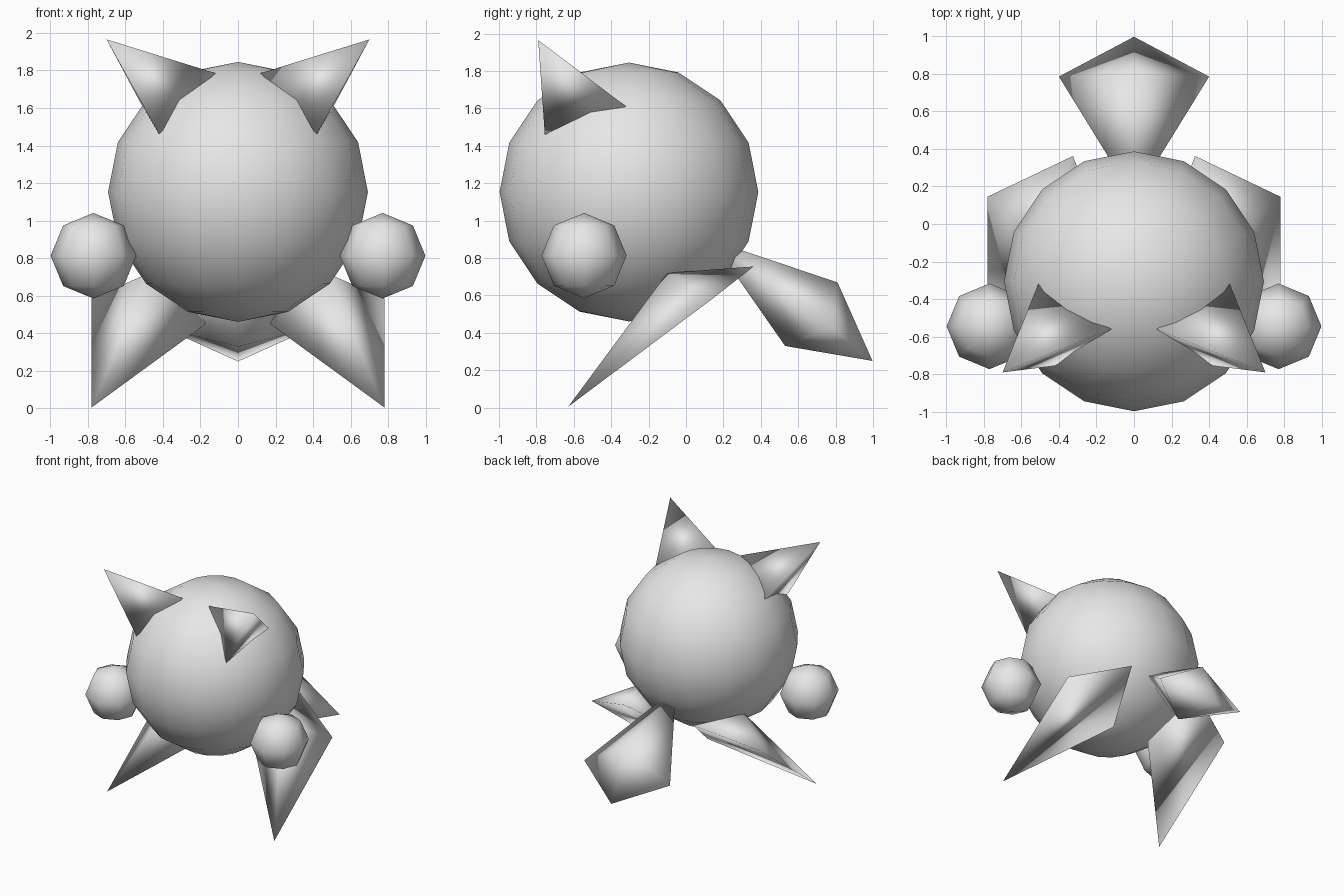
import bpy, bmesh
from mathutils import Vector

cube = bpy.data.objects.get("Cube")
if cube:
    bpy.data.objects.remove(cube, do_unlink=True)

# One plain grey for everything
grey = bpy.data.materials.new("light_grey")
grey.use_nodes = True
grey.diffuse_color = (0.8, 0.8, 0.8, 1)
grey.node_tree.nodes["Principled BSDF"].inputs["Base Color"].default_value = (0.8, 0.8, 0.8, 1)


def finish(name, bm):
    """Turn a bmesh into a smooth shaded grey object."""
    bmesh.ops.recalc_face_normals(bm, faces=bm.faces)
    for f in bm.faces:
        f.smooth = True
    mesh = bpy.data.meshes.new(name)
    bm.to_mesh(mesh)
    bm.free()
    mesh.materials.append(grey)
    obj = bpy.data.objects.new(name, mesh)
    bpy.context.collection.objects.link(obj)
    return obj


def ball(name, centre, radius, segments):
    bm = bmesh.new()
    bmesh.ops.create_uvsphere(bm, u_segments=segments, v_segments=segments // 2, radius=radius)
    bmesh.ops.translate(bm, verts=bm.verts, vec=Vector(centre))
    return finish(name, bm)


def faceted(name, points, side=1):
    """Convex spike or gem through a few corner points."""
    bm = bmesh.new()
    for x, y, z in points:
        bm.verts.new((x * side, y, z))
    bmesh.ops.convex_hull(bm, input=bm.verts)
    # merge the triangles of flat faces
    bmesh.ops.dissolve_limit(bm, angle_limit=0.06, verts=bm.verts, edges=bm.edges)
    return finish(name, bm)


# Round body
ball("body", (0, -0.305, 1.153), 0.692, 16)

# Three-sided ears: tip, then base corners resting on the body
EAR = [(0.70, -0.79, 1.965), (0.12, -0.56, 1.785), (0.42, -0.755, 1.46), (0.51, -0.32, 1.61)]
# Feet: flat kite sole (toe, outer, heel, inner) and a raised peak
FOOT = [(0.78, -0.63, 0.005), (0.78, 0.145, 0.585), (0.325, 0.362, 0.755),
        (0.17, -0.04, 0.45), (0.475, -0.10, 0.72)]

for side, label in ((1, "left"), (-1, "right")):
    faceted(label + "_ear", EAR, side)
    faceted(label + "_foot", FOOT, side)
    ball(label + "_hand", (0.77 * side, -0.545, 0.813), 0.228, 8)

# Gem-shaped tail: root, top, bottom, two wings, tip
faceted("tail", [(0, 0.136, 0.895), (0, 0.81, 0.67), (0, 0.53, 0.33),
                 (0.40, 0.785, 0.43), (-0.40, 0.785, 0.43), (0, 0.997, 0.25)])
